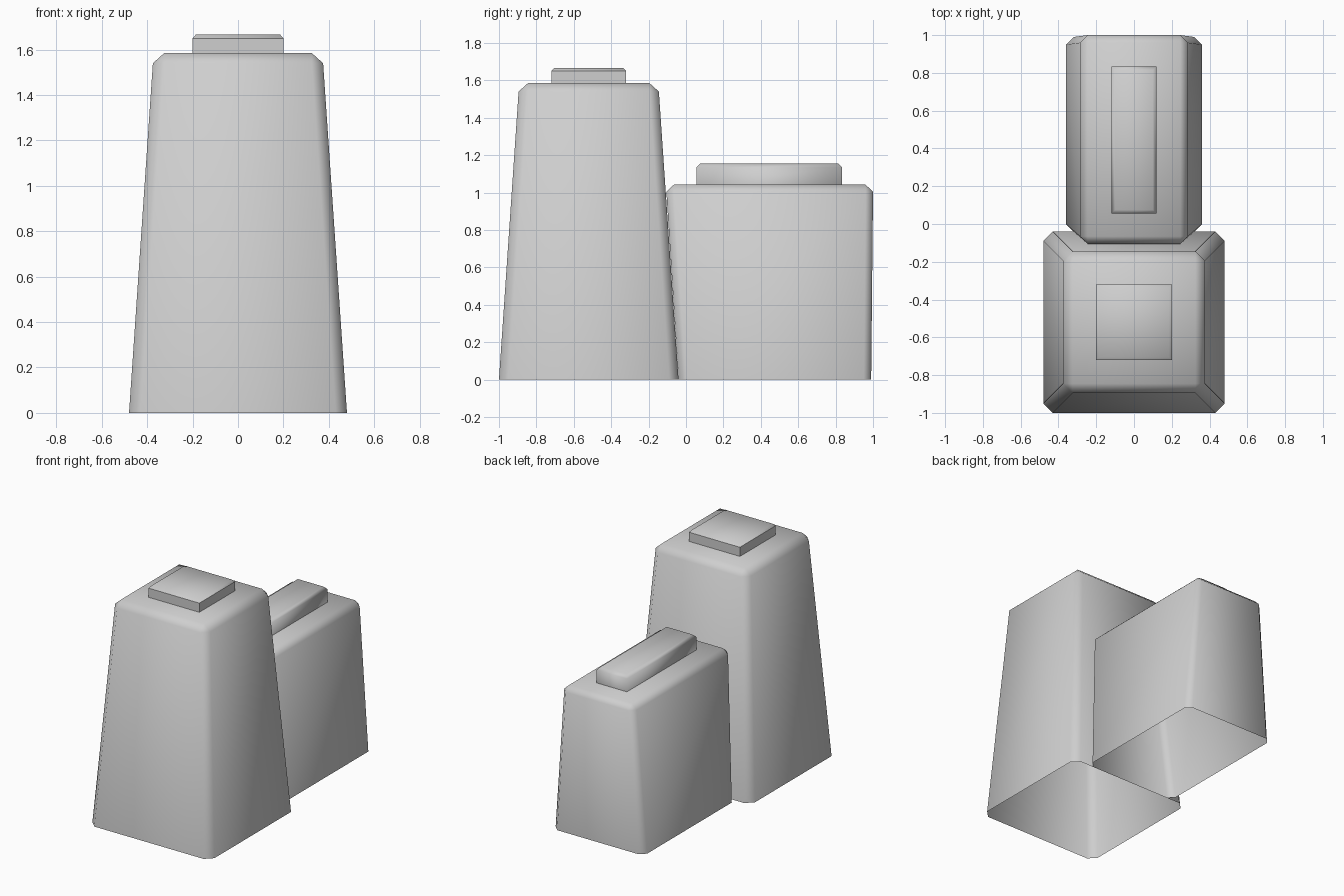
import bpy
import bmesh

cube = bpy.data.objects.get("Cube")
if cube:
    bpy.data.objects.remove(cube, do_unlink=True)

grey = bpy.data.materials.new("light_grey")
grey.use_nodes = True
grey.diffuse_color = (0.62, 0.62, 0.62, 1)
grey.node_tree.nodes["Principled BSDF"].inputs["Base Color"].default_value = grey.diffuse_color


def rectangle(half_x, y0, y1, z, cut=0):
    """Counter-clockwise ring; every corner is two points, cut off by the given amount."""
    x = half_x
    c = cut
    return [(x - c, y0, z), (x, y0 + c, z), (x, y1 - c, z), (x - c, y1, z),
            (c - x, y1, z), (-x, y1 - c, z), (-x, y0 + c, z), (c - x, y0, z)]


def loft(name, rings, flat_walls=False):
    """Open-bottomed shell through the rings, closed at the top."""
    bm = bmesh.new()
    loops = [[bm.verts.new(p) for p in ring] for ring in rings]
    for level, (low, high) in enumerate(zip(loops, loops[1:])):
        for i in range(len(low)):
            j = (i + 1) % len(low)
            face = bm.faces.new((low[i], low[j], high[j], high[i]))
            face.smooth = not (flat_walls and level == 0)
    bm.faces.new(loops[-1]).smooth = True
    # Square corners fold their doubled points together
    bmesh.ops.remove_doubles(bm, verts=bm.verts, dist=0.0005)
    bmesh.ops.dissolve_degenerate(bm, edges=bm.edges, dist=0.0005)
    mesh = bpy.data.meshes.new(name)
    bm.to_mesh(mesh)
    bm.free()
    mesh.materials.append(grey)
    obj = bpy.data.objects.new(name, mesh)
    bpy.context.collection.objects.link(obj)
    return obj


# Tall tapered block with a square cap
loft("tall_block", [
    rectangle(0.48, -1.0, -0.04, 0, 0.05),
    rectangle(0.375, -0.895, -0.145, 1.54, 0.05),
    rectangle(0.325, -0.845, -0.195, 1.585)])
loft("tall_block_cap", [
    rectangle(0.2, -0.72, -0.32, 1.58),
    rectangle(0.2, -0.72, -0.32, 1.65),
    rectangle(0.185, -0.705, -0.335, 1.667)], flat_walls=True)

# Low block behind it, with a long narrow cap
loft("low_block", [
    rectangle(0.36, -0.04, 0.99, 0, 0.04),
    rectangle(0.285, -0.105, 1.0, 1.005, 0.04),
    rectangle(0.245, -0.065, 0.96, 1.042)])
loft("low_block_cap", [
    rectangle(0.12, 0.055, 0.835, 1.04),
    rectangle(0.12, 0.055, 0.835, 1.135),
    rectangle(0.1, 0.075, 0.815, 1.155)])
